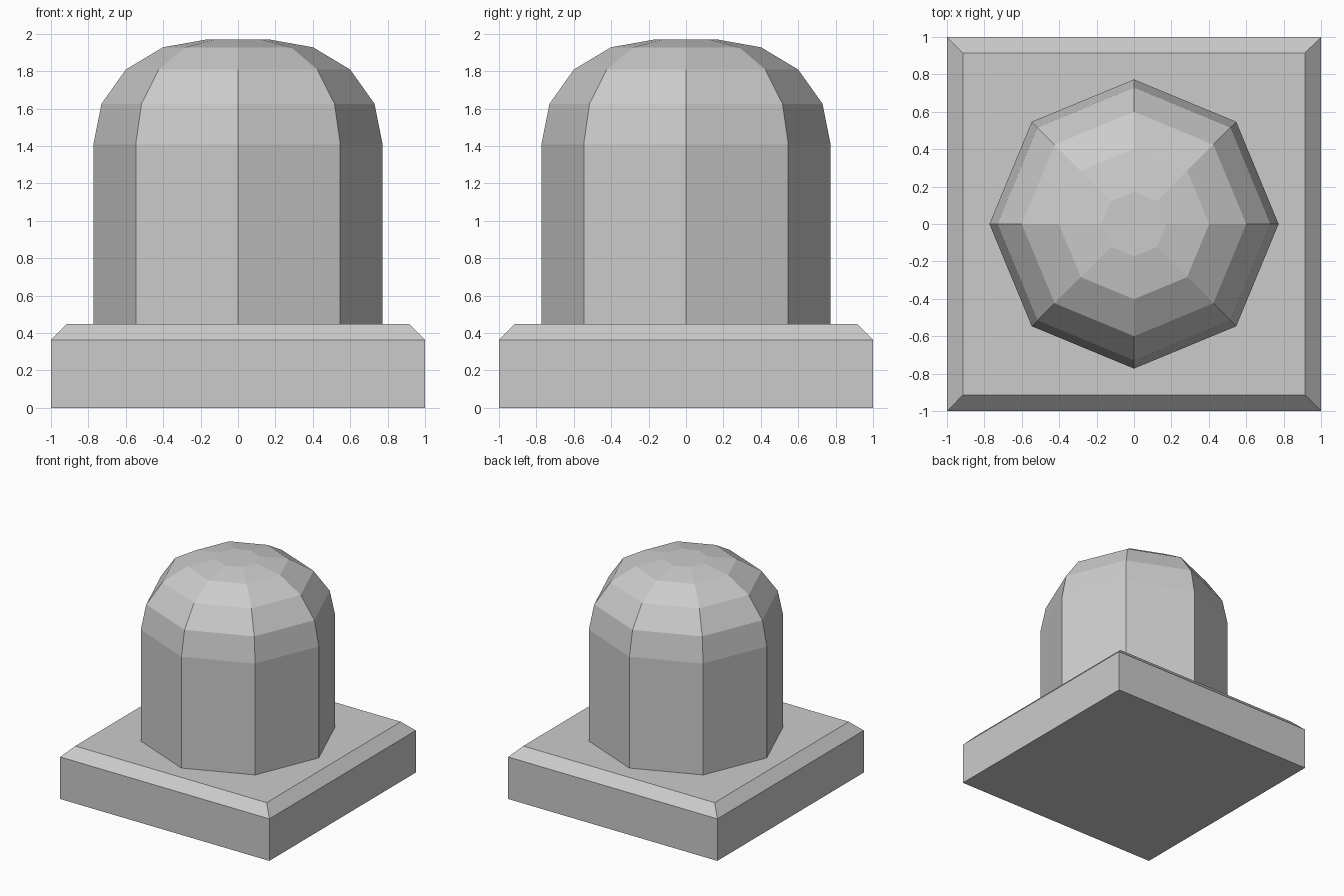
import bpy
import bmesh
from math import cos, sin, pi

cube = bpy.data.objects.get("Cube")
if cube:
    bpy.data.objects.remove(cube, do_unlink=True)

GREY = (0.6, 0.6, 0.6, 1)
grey = bpy.data.materials.new("plain grey")
grey.use_nodes = True
grey.diffuse_color = GREY
grey.node_tree.nodes["Principled BSDF"].inputs["Base Color"].default_value = GREY


def loft(name, profile, sides, turn):
    """Stack rings of (radius, height) and cap both ends."""
    bm = bmesh.new()
    rings = []
    for r, z in profile:
        angles = [turn + 2 * pi * i / sides for i in range(sides)]
        rings.append([bm.verts.new((r * cos(a), r * sin(a), z)) for a in angles])
    for low, high in zip(rings, rings[1:]):
        for i in range(sides):
            j = (i + 1) % sides
            bm.faces.new((low[i], low[j], high[j], high[i]))
    bm.faces.new(rings[0][::-1])
    bm.faces.new(rings[-1])
    mesh = bpy.data.meshes.new(name)
    bm.to_mesh(mesh)
    bm.free()
    mesh.materials.append(grey)
    obj = bpy.data.objects.new(name, mesh)
    bpy.context.collection.objects.link(obj)
    return obj


# Square plinth with a chamfered top edge
corner = 2 ** 0.5
loft("plinth", [(corner, 0), (corner, 0.363), (0.915 * corner, 0.448)], 4, pi / 4)

# Eight-sided post with a faceted domed top
loft("domed_post", [(0.773, 0.448), (0.773, 1.41), (0.73, 1.625), (0.6, 1.808),
                    (0.402, 1.927), (0.173, 1.968)], 8, 0)
